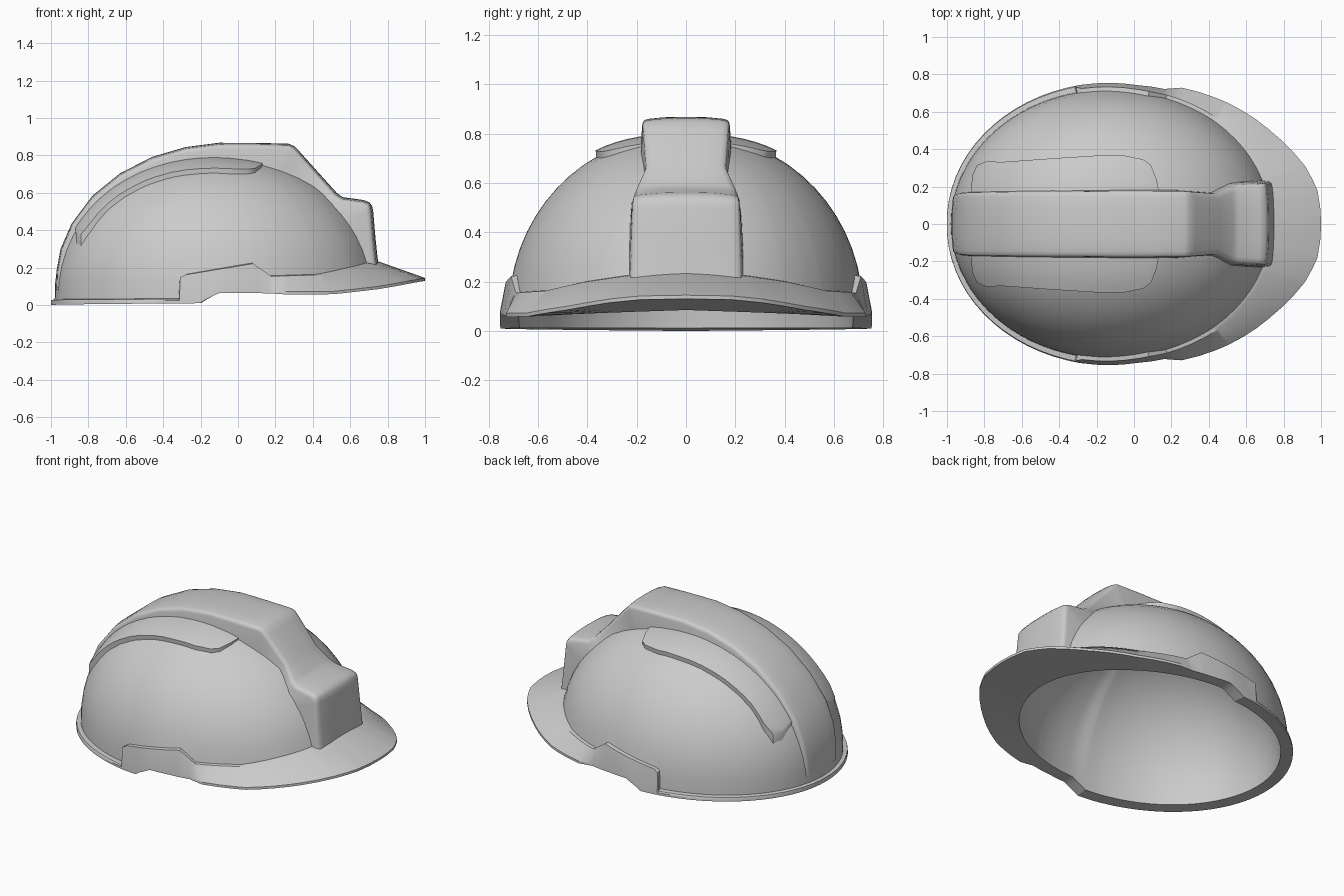
import bpy, math
from mathutils import Vector

if "Cube" in bpy.data.objects:
    bpy.data.objects.remove(bpy.data.objects["Cube"])

# Dome superellipsoid: centre, radii (back, front, side, height) and fullness
CX, Z0, A, AF, B, H, P = -0.13, 0.06, 0.85, 0.885, 0.72, 0.74, 2.06


def lerp_table(table, t):
    if t <= table[0][0]:
        return table[0][1]
    for (a, va), (b, vb) in zip(table, table[1:]):
        if t <= b:
            return va + (vb - va) * (t - a) / (b - a)
    return table[-1][1]


def make(name, verts, faces, angle=32):
    me = bpy.data.meshes.new(name)
    me.from_pydata([tuple(v) for v in verts], [], faces)
    ob = bpy.data.objects.new(name, me)
    bpy.context.collection.objects.link(ob)
    bpy.ops.object.select_all(action='DESELECT')
    ob.select_set(True)
    bpy.context.view_layer.objects.active = ob
    bpy.ops.object.mode_set(mode='EDIT')
    bpy.ops.mesh.select_all(action='SELECT')
    bpy.ops.mesh.remove_doubles(threshold=0.0002)
    bpy.ops.mesh.normals_make_consistent(inside=False)
    bpy.ops.object.mode_set(mode='OBJECT')
    bpy.ops.object.shade_smooth_by_angle(angle=math.radians(angle))
    return ob


def loft(rows, closed=False):
    n = len(rows[0])
    verts = [p for r in rows for p in r]
    faces = []
    for i in range(len(rows) if closed else len(rows) - 1):
        j = (i + 1) % len(rows)
        for k in range(n - 1):
            faces.append((i * n + k, i * n + k + 1, j * n + k + 1, j * n + k))
    return verts, faces


def ring_point(deg, s, z, front=AF):
    t = math.radians(deg)
    a = front if math.cos(t) > 0 else A
    return Vector((CX + a * s * math.cos(t), B * s * math.sin(t), z))


def sup(v):
    return max(v, 0) ** (2 / P)


def radial(x, y):
    return math.hypot((x - CX) / (AF if x > CX else A), y / B)


# Helmet shell with rim band and brim; tables are by angle from the front
EDGE_S = [(0, 1.33), (11, 1.33), (19, 1.303), (33, 1.231), (50, 1.168), (66, 1.108),
          (71, 1.06), (80, 1.046), (100, 1.049), (180, 1.024)]
EDGE_Z = [(0, .13), (11, .127), (19, .115), (33, .085), (50, .058), (66, .057), (71, .063),
          (88, .065), (92.7, .03), (94.7, .01), (180, 0)]
BAND_Z = [(0, .235), (20, .225), (35, .2), (51, .165), (70, .157), (76.4, .225),
          (100, .165), (101.8, .15), (102.2, .035), (180, .03)]
BAND_S = [(0, 1.0), (20, 1.0), (50, 1.02), (70, 1.018), (76.4, 1.012), (100, 1.022), (102, 1.04), (180, 1.024)]
RIM_Z = [(0, .085), (50, .065), (88, .065), (92.7, .03), (94.7, .012), (180, .012)]
INNER_S = [(0, .935), (90, .94), (180, .95)]

half = sorted(set(range(0, 181, 5)) | {11, 19, 33, 51, 66, 71, 76.4, 88, 92.7, 94.7, 101.8, 102.2})
angles = half + [360 - a for a in reversed(half[1:-1])]
N = 14
rows = []
for deg in angles:
    d = min(deg, 360 - deg)
    zb, ze, zr = (lerp_table(t, d) for t in (BAND_Z, EDGE_Z, RIM_Z))
    inner = lerp_table(INNER_S, d)
    q = (zb - Z0) / H
    phi0 = math.asin(math.copysign(abs(q) ** (P / 2), q))
    row = []
    for k in range(N + 1):                       # outer dome, crown to band
        phi = math.pi / 2 + (phi0 - math.pi / 2) * k / N
        sn = math.sin(phi)
        row.append(ring_point(deg, sup(math.cos(max(phi, 0))),
                              Z0 + H * math.copysign(sup(abs(sn)), sn)))
    es = lerp_table(EDGE_S, d)
    row.append(ring_point(deg, lerp_table(BAND_S, d), zb - .003))
    row.append(ring_point(deg, es, min(ze + .015, zb - .006), A))
    row.append(ring_point(deg, es, ze, A))
    row.append(ring_point(deg, inner, zr))
    for k in range(1, N + 1):                    # inner dome, rim to crown
        phi = math.pi / 2 * k / N
        row.append(ring_point(deg, inner * math.cos(phi), zr + (.755 - zr) * math.sin(phi)))
    rows.append(row)
make("helmet_shell", *loft(rows, True))


# Central ridge with front block: x, z, half width
def on_dome(x, y, z, f):
    lo, hi = 0, 2
    for _ in range(40):
        s = (lo + hi) / 2
        n = radial(CX + (x - CX) * s, y) ** P + abs((z - Z0) * s / H) ** P
        lo, hi = (s, hi) if n < f ** P else (lo, s)
    return Vector((CX + (x - CX) * lo, y, Z0 + (z - Z0) * lo))


RIDGE = [(-.976, .08, .15), (-.971, .18, .158), (-.949, .3, .165), (-.89, .435, .17),
         (-.778, .585, .172), (-.63, .705, .174), (-.46, .792, .175), (-.28, .845, .175),
         (-.1, .868, .177), (.1, .867, .177), (.27, .863, .176), (.30, .85, .175),
         (.33, .82, .173), (.46, .675, .163), (.53, .598, .2), (.56, .577, .212),
         (.67, .562, .216), (.702, .55, .217), (.717, .53, .218), (.723, .5, .219),
         (.735, .36, .224), (.752, .2, .228)]
rows = []
for i, (x, z, w) in enumerate(RIDGE):
    a, b = RIDGE[max(i - 1, 0)], RIDGE[min(i + 1, len(RIDGE) - 1)]
    n = Vector((a[1] - b[1], 0, b[0] - a[0])).normalized()
    top = Vector((x, 0, z))
    r = 1.2 if x > .5 else .65 if x < -.85 else 1
    side = []
    for fy, drop in ((.5, .002), (.84, .008), (.95, .013), (.985, .02), (1.0, .032)):
        p = top - n * drop * r
        p.y = w * fy
        side.append(p)
    wb = w * 1.04
    side.append(on_dome(x, wb, z, .97))
    rows.append([Vector((p.x, -p.y, p.z)) for p in reversed(side)] + [top] + side)
verts, faces = loft(rows)
m = len(rows[0])
faces += [tuple(range(m)), tuple(range(len(verts) - m, len(verts)))]
make("centre_ridge", verts, faces, 38)

# Raised side pads beside the ridge: outer edge y by x
PAD = [(-.87, .19), (-.865, .26), (-.84, .315), (-.79, .334), (-.7, .332), (-.45, .35),
       (-.2, .366), (-.05, .366), (.05, .345), (.09, .315), (.12, .24), (.13, .19)]
xs = sorted([p[0] for p in PAD] + [-.75, -.65, -.6, -.52, -.36, -.28, -.12])


def pad_point(x, y, sign, f):
    return Vector((x, sign * y, Z0 + H * max(f ** P - radial(x, y) ** P, .0004) ** (1 / P)))


for name, sign in (("left_pad", 1), ("right_pad", -1)):
    rows = []
    for x in xs:
        yo = lerp_table(PAD, x)
        row = [pad_point(x, .15, sign, .985)]
        for k in range(6):
            y = .15 + (yo - .15) * k / 5
            row.append(pad_point(x, y, sign, 1.01 + .023 * min(1, (y - .15) / .2)))
        row.append(pad_point(x, yo - .004, sign, .985))
        rows.append(row)
    verts, faces = loft(rows)
    m = len(rows[0])
    faces += [tuple(range(m)), tuple(range(len(verts) - m, len(verts)))]
    faces += [(i * m, (i + 1) * m, (i + 2) * m - 1, (i + 1) * m - 1) for i in range(len(rows) - 1)]
    make(name, verts, faces)
